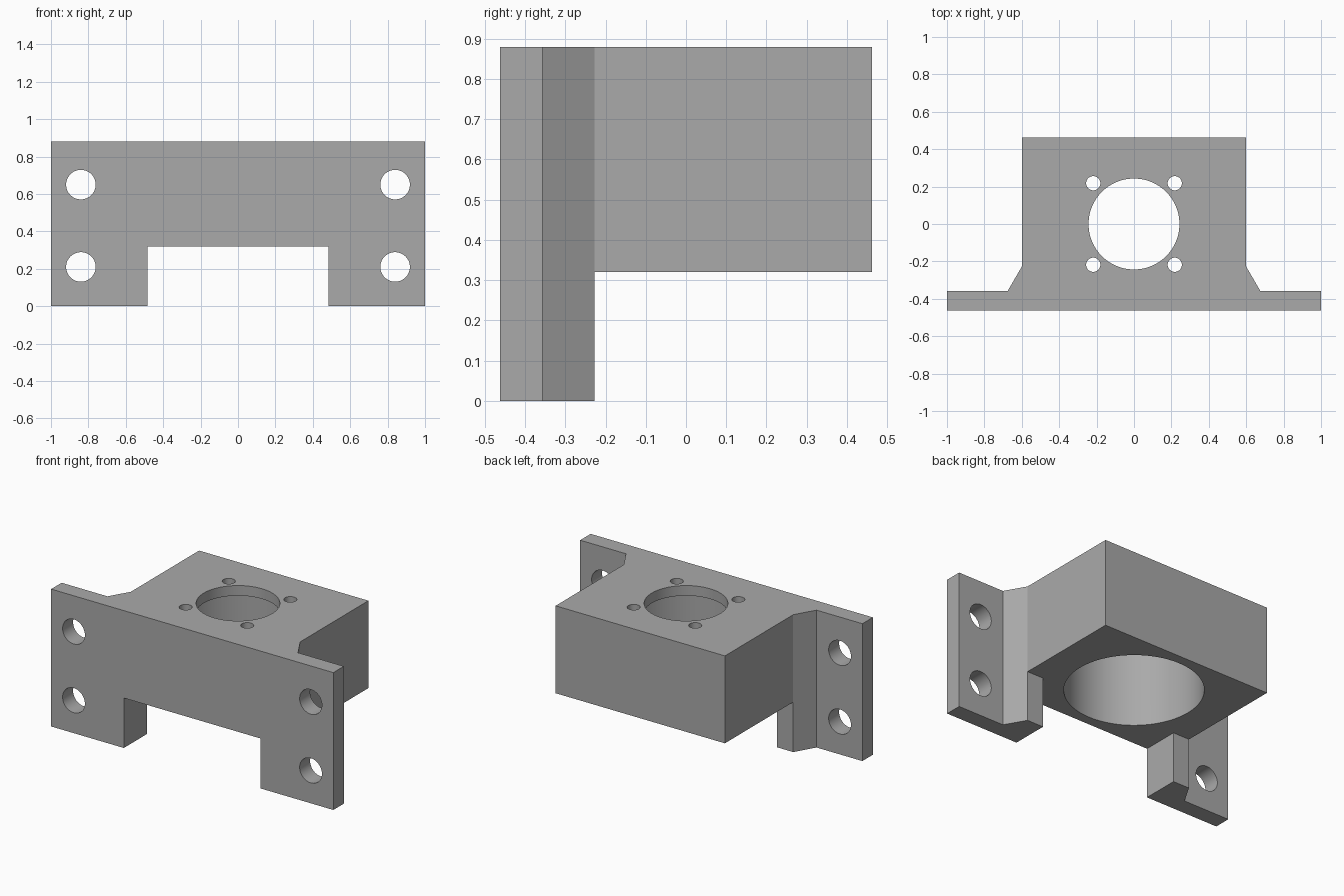
import bpy, bmesh, math
from mathutils import Matrix

default = bpy.data.objects.get("Cube")
if default:
    bpy.data.objects.remove(default, do_unlink=True)

TOP, UNDERSIDE = 0.88, 0.32
FRONT, BACK = -0.463, 0.463

grey = bpy.data.materials.new("plain grey")
grey.use_nodes = True
grey.diffuse_color = (0.4, 0.4, 0.4, 1)
grey.node_tree.nodes["Principled BSDF"].inputs["Base Color"].default_value = (0.4, 0.4, 0.4, 1)


def make_object(name, bm):
    bmesh.ops.recalc_face_normals(bm, faces=bm.faces)
    mesh = bpy.data.meshes.new(name)
    bm.to_mesh(mesh)
    bm.free()
    mesh.materials.append(grey)
    obj = bpy.data.objects.new(name, mesh)
    bpy.context.collection.objects.link(obj)
    return obj


def cut(name, bm):
    """Subtract a temporary solid from the bracket."""
    cutter = make_object(name, bm)
    cutter.hide_render = True
    bpy.context.view_layer.objects.active = bracket
    mod = bracket.modifiers.new(name, 'BOOLEAN')
    mod.operation, mod.solver, mod.object = 'DIFFERENCE', 'EXACT', cutter
    bpy.ops.object.modifier_apply(modifier=mod.name)
    bpy.data.objects.remove(cutter, do_unlink=True)


def cut_box(name, low, high):
    bm = bmesh.new()
    size = [h - l for l, h in zip(low, high)]
    centre = [(h + l) / 2 for l, h in zip(low, high)]
    bmesh.ops.create_cube(bm, size=1, matrix=Matrix.Translation(centre) @ Matrix.Diagonal((*size, 1)))
    cut(name, bm)


def cut_hole(name, centre, radius, depth, sides=48, along_y=False):
    bm = bmesh.new()
    turn = Matrix.Rotation(math.pi / 2 if along_y else 0, 4, 'X')
    bmesh.ops.create_cone(bm, cap_ends=True, segments=sides, radius1=radius, radius2=radius,
                          depth=depth, matrix=Matrix.Translation(centre) @ turn)
    cut(name, bm)


# Bracket body: flange plate, braces and block share one plan outline
half = [(1, FRONT), (1, -0.357), (0.675, -0.357), (0.6, -0.228), (0.6, BACK)]
outline = half + [(-x, y) for x, y in reversed(half)]
bm = bmesh.new()
base = bm.faces.new([bm.verts.new((x, y, 0)) for x, y in outline])
grown = bmesh.ops.extrude_face_region(bm, geom=[base])
bmesh.ops.translate(bm, vec=(0, 0, TOP), verts=[v for v in grown["geom"] if isinstance(v, bmesh.types.BMVert)])
bracket = make_object("mounting_bracket", bm)

# Clear the space below the block, leaving two legs
cut_box("rear_clearance", (-2, -0.228, -1), (2, 2, UNDERSIDE))
cut_box("leg_gap", (-0.485, -2, -1), (0.485, 2, UNDERSIDE))

# Wide bore from below, narrower opening through the top
cut_hole("wide_bore", (0, 0, 0.415), 0.4, 0.8, 96)
cut_hole("top_opening", (0, 0, TOP), 0.243, 0.4, 96)

# Small screw holes around the opening, larger ones through the flange
for side in (-1, 1):
    for end in (-1, 1):
        cut_hole("screw_hole", (side * 0.218, end * 0.218, TOP), 0.038, 0.3)
    for height in (0.21, 0.65):
        cut_hole("flange_hole", (side * 0.84, -0.41, height), 0.079, 0.4, along_y=True)

# Round bores, crisp edges
bpy.ops.object.select_all(action='DESELECT')
bracket.select_set(True)
bpy.context.view_layer.objects.active = bracket
bpy.ops.object.shade_smooth_by_angle(angle=math.radians(20))
